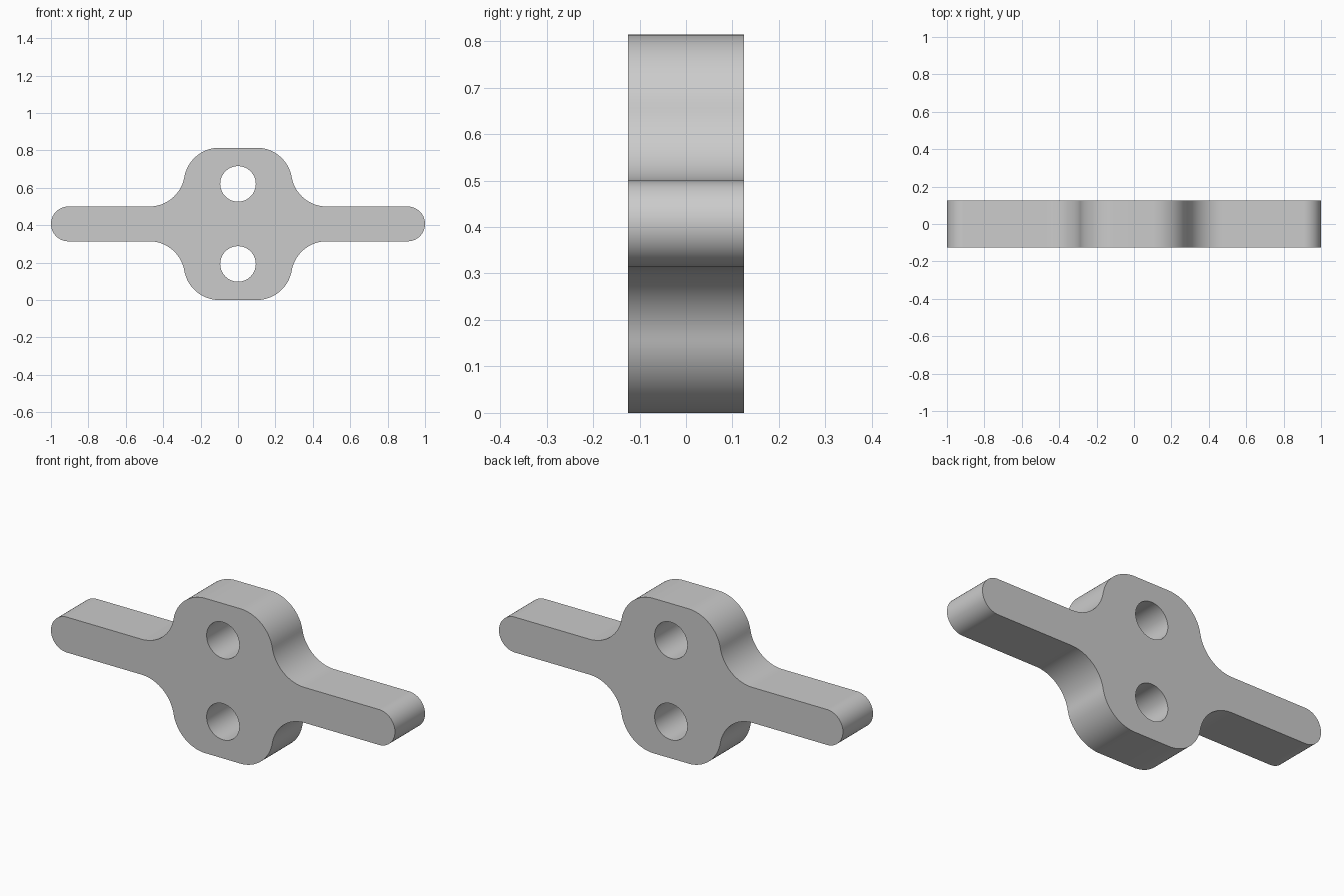
import bpy, bmesh
from math import pi, sin, cos, sqrt, atan2, radians
from mathutils import Matrix

cube = bpy.data.objects.get("Cube")
if cube:
    bpy.data.objects.remove(cube, do_unlink=True)

HALF_H = 0.407      # half height of the body
ARM = 0.093         # half thickness of the arms
R = 0.19            # body corner and fillet radius
FLAT = 0.10         # half width of the flat top
DEPTH = 0.25
HOLE_R, HOLE_Z = 0.095, 0.214


def arc(cx, cz, r, a0, a1, n=20):
    return [(cx + r * cos(a0 + (a1 - a0) * i / n),
             cz + r * sin(a0 + (a1 - a0) * i / n)) for i in range(n + 1)]


# Quarter outline: body corner, tangent concave fillet, rounded arm tip
corner_z, fillet_z = HALF_H - R, ARM + R
dz = fillet_z - corner_z
dx = sqrt((2 * R) ** 2 - dz ** 2)
touch = atan2(dz, dx)
quarter = arc(FLAT, corner_z, R, pi / 2, touch)
quarter += arc(FLAT + dx, fillet_z, R, pi + touch, 1.5 * pi)[1:]
quarter += arc(1 - ARM, 0, ARM, pi / 2, 0)

# Mirror the quarter to the full outline
right = quarter + [(x, -z) for x, z in reversed(quarter[:-1])]
outline = right + [(-x, z) for x, z in reversed(right)][1:-1]
outline.append((-FLAT, HALF_H))
if abs(outline[-2][0] + FLAT) < 1e-6:
    outline.pop()

# Filled profile with two bolt holes, extruded to the plate depth
curve = bpy.data.curves.new("plate_profile", "CURVE")
curve.dimensions = "2D"
curve.fill_mode = "BOTH"
curve.extrude = DEPTH / 2
holes = [arc(0, s * HOLE_Z, HOLE_R, 0, 2 * pi, 64)[:-1] for s in (1, -1)]
for loop in [outline] + holes:
    spline = curve.splines.new("POLY")
    spline.points.add(len(loop) - 1)
    for p, (x, z) in zip(spline.points, loop):
        p.co = (x, z, 0, 1)
    spline.use_cyclic_u = True

profile = bpy.data.objects.new("plate_profile", curve)
bpy.context.collection.objects.link(profile)
bpy.context.view_layer.update()
evaluated = profile.evaluated_get(bpy.context.evaluated_depsgraph_get())
mesh = bpy.data.meshes.new_from_object(evaluated)
bpy.data.objects.remove(profile, do_unlink=True)

# Stand the plate upright on the ground
mesh.transform(Matrix.Translation((0, 0, HALF_H)) @ Matrix.Rotation(pi / 2, 4, "X"))
bm = bmesh.new()
bm.from_mesh(mesh)
bmesh.ops.remove_doubles(bm, verts=bm.verts, dist=1e-5)
bmesh.ops.recalc_face_normals(bm, faces=bm.faces)
bm.to_mesh(mesh)
bm.free()

# Plain grey material
grey = bpy.data.materials.new("light_grey")
grey.use_nodes = True
colour = (0.6, 0.6, 0.6, 1)
grey.diffuse_color = colour
grey.node_tree.nodes["Principled BSDF"].inputs["Base Color"].default_value = colour
mesh.materials.clear()
mesh.materials.append(grey)

plate = bpy.data.objects.new("mounting_plate", mesh)
bpy.context.collection.objects.link(plate)
bpy.ops.object.select_all(action="DESELECT")
plate.select_set(True)
bpy.context.view_layer.objects.active = plate
bpy.ops.object.shade_smooth_by_angle(angle=radians(30))
